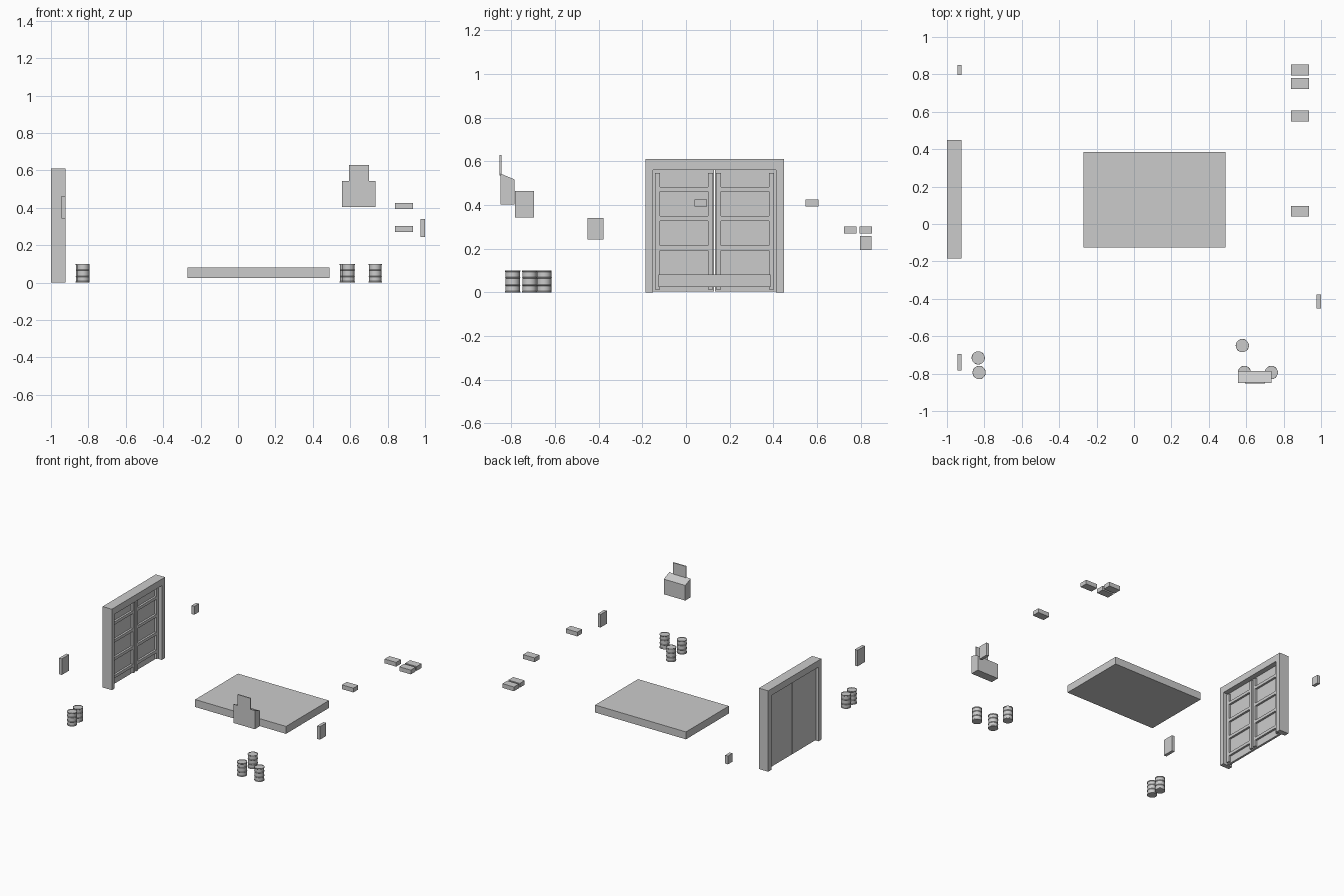
import bpy, bmesh, math
from mathutils import Vector

if "Cube" in bpy.data.objects:
    bpy.data.objects.remove(bpy.data.objects["Cube"])


def make(name, verts, faces):
    me = bpy.data.meshes.new(name)
    me.from_pydata(verts, [], faces)
    bm = bmesh.new()
    bm.from_mesh(me)
    bmesh.ops.recalc_face_normals(bm, faces=bm.faces)
    bm.to_mesh(me)
    bm.free()
    ob = bpy.data.objects.new(name, me)
    bpy.context.collection.objects.link(ob)
    return ob


def prism(name, profile, axis, a, b):
    """Extrude a 2D profile along x (profile in y,z) or y (profile in x,z)."""
    def put(p, t):
        return (t, p[0], p[1]) if axis == 'x' else (p[0], t, p[1])
    n = len(profile)
    verts = [put(p, a) for p in profile] + [put(p, b) for p in profile]
    faces = [tuple(range(n)), tuple(range(n, 2 * n))]
    faces += [(i, (i + 1) % n, (i + 1) % n + n, i + n) for i in range(n)]
    return make(name, verts, faces)


def box(name, x, y, z):
    return prism(name, [(y[0], z[0]), (y[1], z[0]), (y[1], z[1]), (y[0], z[1])], 'x', *x)


# Central low platform
box("platform", (-0.27, 0.488), (-0.125, 0.386), (0.025, 0.081))

# Door frame: an upside-down U
prism("door_frame", [(-0.185, 0), (-0.151, 0), (-0.151, 0.56), (0.411, 0.56),
                     (0.411, 0), (0.449, 0), (0.449, 0.61), (-0.185, 0.61)],
      'x', -1.0, -0.923)

# Two door leaves, mirrored about the middle gap, with stiles and rails
MID = 0.130
for side, tag in ((-1, "left"), (1, "right")):
    def span(a, b):
        return tuple(sorted((MID + side * a, MID + side * b)))
    box(f"{tag}_door_panel", (-0.978, -0.962), span(0.002, 0.281), (0.005, 0.56))
    for k, (a, b) in enumerate(((0.007, 0.030), (0.249, 0.272))):
        box(f"{tag}_door_stile_{k}", (-0.963, -0.945), span(a, b), (0.012, 0.546))
    for k in range(4):
        z = 0.058 + 0.1345 * k
        box(f"{tag}_door_rail_{k}", (-0.963, -0.947), span(0.030, 0.249), (z, z + 0.022))

# Control console with sloped top and an upright screen
prism("console", [(-0.85, 0.403), (-0.785, 0.403), (-0.785, 0.517), (-0.85, 0.544)],
      'x', 0.556, 0.735)
box("console_screen", (0.593, 0.70), (-0.853, -0.845), (0.535, 0.628))

# Flat wall panels
box("wall_panel_front_left", (-0.945, -0.922), (-0.782, -0.695), (0.343, 0.464))
box("wall_panel_back_left", (-0.945, -0.922), (0.796, 0.85), (0.194, 0.257))
box("wall_panel_right", (0.977, 1.0), (-0.452, -0.377), (0.243, 0.341))

# Small shelf boxes
for i, (y, z) in enumerate(((0.068, 0.394), (0.577, 0.394), (0.752, 0.269), (0.823, 0.269))):
    box(f"shelf_box_{i + 1}", (0.839, 0.935), (y - 0.029, y + 0.029), (z, z + 0.032))

# Ribbed barrels: lathed profile (radius, height)
PROFILE = [(0.035, 0), (0.035, 0.005), (0.033, 0.007), (0.033, 0.030), (0.0355, 0.033),
           (0.033, 0.036), (0.033, 0.064), (0.0355, 0.067), (0.033, 0.070),
           (0.033, 0.093), (0.035, 0.095), (0.035, 0.1), (0.0325, 0.1), (0.0325, 0.097)]
SEG = 20


def barrel(name, cx, cy):
    verts = [(cx + r * math.cos(2 * math.pi * i / SEG), cy + r * math.sin(2 * math.pi * i / SEG), z)
             for r, z in PROFILE for i in range(SEG)]
    rows = len(PROFILE)
    faces = [(j * SEG + i, j * SEG + (i + 1) % SEG,
              (j + 1) * SEG + (i + 1) % SEG, (j + 1) * SEG + i)
             for j in range(rows - 1) for i in range(SEG)]
    faces += [tuple(range(SEG)), tuple(range((rows - 1) * SEG, rows * SEG))]
    ob = make(name, verts, faces)
    bpy.ops.object.select_all(action='DESELECT')
    bpy.context.view_layer.objects.active = ob
    ob.select_set(True)
    bpy.ops.object.shade_smooth_by_angle(angle=math.radians(30))


for i, (x, y) in enumerate(((-0.833, -0.716), (-0.828, -0.794), (0.579, -0.65),
                            (0.59, -0.794), (0.734, -0.794))):
    barrel(f"barrel_{i + 1}", x, y)
